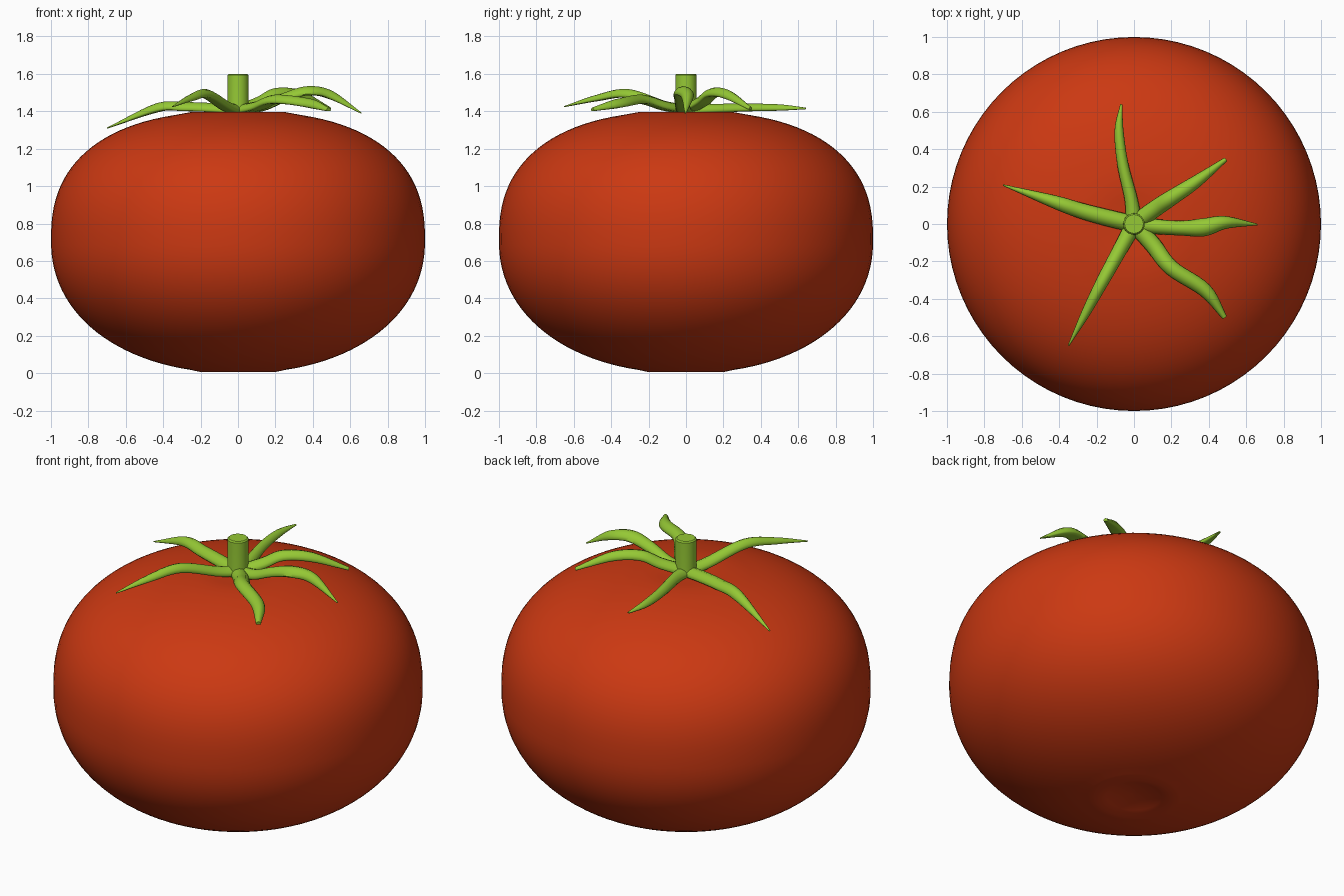
import bpy, bmesh, math
from mathutils import Vector

if "Cube" in bpy.data.objects:
    bpy.data.objects.remove(bpy.data.objects["Cube"])


def material(name, color):
    m = bpy.data.materials.new(name)
    m.diffuse_color = color
    m.use_nodes = True
    m.node_tree.nodes["Principled BSDF"].inputs["Base Color"].default_value = m.diffuse_color
    return m


def finish(bm, name, mat, angle=60):
    bmesh.ops.recalc_face_normals(bm, faces=bm.faces)
    mesh = bpy.data.meshes.new(name)
    bm.to_mesh(mesh)
    bm.free()
    ob = bpy.data.objects.new(name, mesh)
    bpy.context.collection.objects.link(ob)
    mesh.materials.append(mat)
    bpy.ops.object.select_all(action='DESELECT')
    ob.select_set(True)
    bpy.context.view_layer.objects.active = ob
    bpy.ops.object.shade_smooth_by_angle(angle=math.radians(angle))
    return ob


def skin(bm, rings):
    """Join equal rings of points into a closed tube."""
    vr = [[bm.verts.new(p) for p in r] for r in rings]
    n = len(vr[0])
    for a, b in zip(vr, vr[1:]):
        for i in range(n):
            j = (i + 1) % n
            bm.faces.new((a[i], a[j], b[j], b[i]))
    bm.faces.new(vr[0])
    bm.faces.new(vr[-1])


def lathe(bm, profile, n):
    skin(bm, [[(r * math.cos(2 * math.pi * i / n), r * math.sin(2 * math.pi * i / n), z)
               for i in range(n)] for r, z in profile])


def smooth_path(pts, steps):
    """Catmull-Rom curve through points of any dimension."""
    pts = [Vector(p) for p in pts]
    pts = [2 * pts[0] - pts[1]] + pts + [2 * pts[-1] - pts[-2]]
    out = []
    for a, b, c, d in zip(pts, pts[1:], pts[2:], pts[3:]):
        for k in range(steps):
            t = k / steps
            out.append(0.5 * (2 * b + (c - a) * t + (2 * a - 5 * b + 4 * c - d) * t * t
                              + (3 * b - a - 3 * c + d) * t ** 3))
    return out + [pts[-2]]


red = material("tomato_red", (0.6, 0.04, 0.006, 1))
green = material("leaf_green", (0.3, 0.58, 0.035, 1))

# Fruit: squashed round body with shallow dimples at both poles
MID = 0.71
profile = [(0.005, 0.04), (0.08, 0.035), (0.15, 0.02), (0.2, 0.006)]
for k in range(49):
    t = math.radians(-77 + 151 * k / 48)
    p, h = (2.15, MID) if t < 0 else (2.45, 0.69)
    r = abs(math.cos(t)) ** (2 / p)
    z = MID + math.copysign(abs(math.sin(t)) ** (2 / p) * h, t)
    profile.append((r, max(z, 0.0)))
profile += [(0.25, 1.396), (0.15, 1.392), (0.06, 1.385), (0.005, 1.383)]
bm = bmesh.new()
lathe(bm, profile, 80)
finish(bm, "fruit", red)

# Stem
bm = bmesh.new()
lathe(bm, [(0.06, 1.38), (0.057, 1.45), (0.057, 1.593), (0.05, 1.6)], 32)
finish(bm, "stem", green, 40)

# Sepals: x, y, z, half width along each path
sepals = {
    "sepal_right": [(0.13, -0.015, 1.425, 0.04), (0.25, -0.022, 1.475, 0.04), (0.37, -0.018, 1.51, 0.048),
                    (0.49, 0.008, 1.49, 0.035), (0.66, -0.003, 1.39, 0.004)],
    "sepal_front_right": [(0.1, -0.11, 1.43, 0.045), (0.2, -0.235, 1.465, 0.042),
                          (0.38, -0.355, 1.445, 0.038), (0.485, -0.5, 1.41, 0.014)],
    "sepal_front_left": [(-0.06, -0.11, 1.43, 0.04), (-0.17, -0.31, 1.495, 0.034),
                         (-0.26, -0.48, 1.47, 0.024), (-0.35, -0.65, 1.425, 0.004)],
    "sepal_left": [(-0.13, 0.03, 1.42, 0.045), (-0.28, 0.07, 1.425, 0.042),
                   (-0.43, 0.12, 1.42, 0.035), (-0.7, 0.208, 1.31, 0.004)],
    "sepal_back": [(-0.015, 0.13, 1.415, 0.035), (-0.06, 0.32, 1.42, 0.03),
                   (-0.08, 0.5, 1.42, 0.024), (-0.068, 0.64, 1.415, 0.006)],
    "sepal_back_right": [(0.11, 0.08, 1.455, 0.045), (0.2, 0.14, 1.5, 0.042),
                         (0.33, 0.225, 1.49, 0.034), (0.49, 0.345, 1.415, 0.012)],
}
SIDES = 12
for name, pts in sepals.items():
    path = smooth_path([(0, 0, 1.41, 0.045)] + pts, 6)
    rings = []
    for i, q in enumerate(path):
        a, b = path[max(i - 1, 0)].to_3d(), path[min(i + 1, len(path) - 1)].to_3d()
        d = (b - a).normalized()
        side = d.cross(Vector((0, 0, 1))).normalized()
        up = side.cross(d)
        w = q[3]
        ring = []
        for k in range(SIDES):
            t = 2 * math.pi * k / SIDES
            c, s = math.cos(t), math.sin(t)
            # edges droop a little, giving an arched cross-section
            ring.append(q.to_3d() + side * w * c
                        + up * (min(0.024, w * 0.7) * s - 0.35 * w * c * c))
        rings.append(ring)
    bm = bmesh.new()
    skin(bm, rings)
    finish(bm, name, green)
